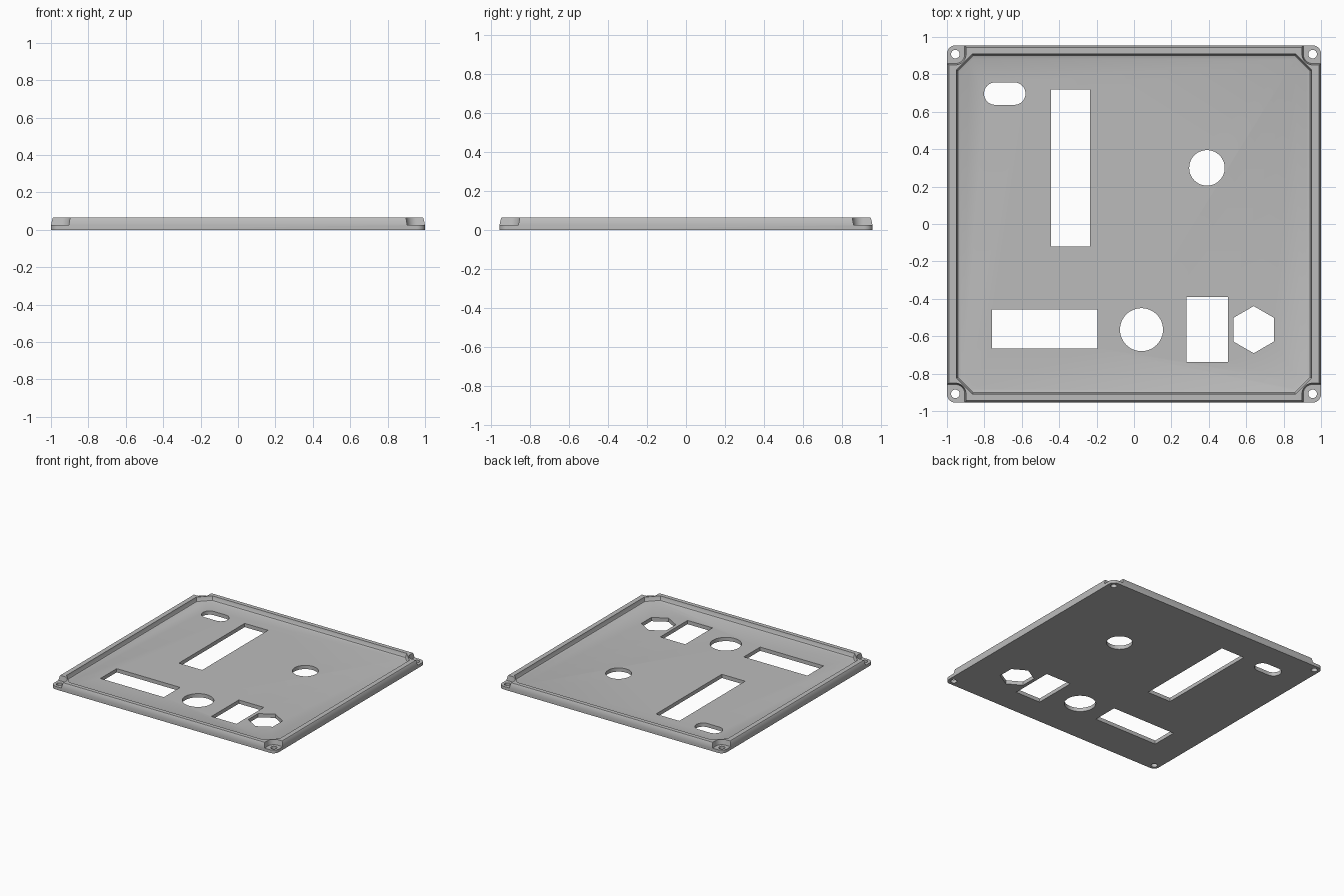
import bpy, bmesh
from math import cos, sin, pi

if "Cube" in bpy.data.objects:
    bpy.data.objects.remove(bpy.data.objects["Cube"])

GREY = bpy.data.materials.new("panel grey")
GREY.use_nodes = True
GREY.diffuse_color = (0.5, 0.5, 0.5, 1)
GREY.node_tree.nodes["Principled BSDF"].inputs["Base Color"].default_value = (0.5, 0.5, 0.5, 1)

HX, HY = 1.0, 0.955          # half sizes of the panel
SCREW_X, SCREW_Y = 0.955, 0.908


def arc(cx, cy, r, a0, a1, n):
    return [(cx + r * cos(a0 + (a1 - a0) * i / n), cy + r * sin(a0 + (a1 - a0) * i / n))
            for i in range(n + 1)]


def circle(cx, cy, r, n=48, turn=0.0):
    return arc(cx, cy, r, turn, turn + 2 * pi, n)[:-1]


def rect(x0, x1, y0, y1):
    return [(x0, y0), (x1, y0), (x1, y1), (x0, y1)]


def four_corners(corner):
    """Repeat a +x +y corner path around the panel, counterclockwise."""
    loop = []
    for sx, sy in ((1, 1), (-1, 1), (-1, -1), (1, -1)):
        path = corner if sx * sy > 0 else corner[::-1]
        loop += [(x * sx, y * sy) for x, y in path]
    return loop


def rounded(inset, r=0.045, n=8):
    r -= inset
    return four_corners(arc(HX - inset - r, HY - inset - r, r, 0, pi / 2, n))


def chamfered(hx, hy, c, n=8):
    return four_corners([(hx - c * i / n, hy - c * (n - i) / n) for i in range(n + 1)])


def loft(bm, rings):
    """Closed solid through rings of (points, z)."""
    loops = [[bm.verts.new((x, y, z)) for x, y in pts] for pts, z in rings]
    n = len(loops[0])
    for a, b in zip(loops, loops[1:]):
        for i in range(n):
            j = (i + 1) % n
            bm.faces.new((a[i], a[j], b[j], b[i]))
    bm.faces.new(loops[0][::-1])
    bm.faces.new(loops[-1])


def make(name, solids):
    bm = bmesh.new()
    for rings in solids:
        loft(bm, rings)
    bmesh.ops.recalc_face_normals(bm, faces=bm.faces)
    mesh = bpy.data.meshes.new(name)
    bm.to_mesh(mesh)
    bm.free()
    mesh.materials.append(GREY)
    obj = bpy.data.objects.new(name, mesh)
    bpy.context.collection.objects.link(obj)
    return obj


# Tray: flat plate with a drafted raised rim and a filleted inner foot
panel = make("panel", [[
    (rounded(0), 0), (rounded(0), 0.025), (rounded(0.008), 0.06), (rounded(0.012), 0.065),
    (chamfered(0.95, 0.91, 0.085), 0.065), (chamfered(0.945, 0.905, 0.083), 0.042),
    (chamfered(0.941, 0.9, 0.081), 0.034), (chamfered(0.933, 0.891, 0.08), 0.03)]])

# Corner recesses around the screws
recesses = []
for sx in (1, -1):
    for sy in (1, -1):
        rings = []
        for grow, z in ((0, 0.025), (0.01, 0.08)):
            r = 0.05 + grow
            pts = arc(SCREW_X, SCREW_Y, r, pi, 1.5 * pi, 10)
            pts += [(1.1, SCREW_Y - r), (1.1, 1.1), (SCREW_X - r, 1.1)]
            rings.append(([(x * sx, y * sy) for x, y in pts], z))
        recesses.append(rings)

# Openings for instruments and connectors, and the screw holes
outlines = [
    rect(-0.443, -0.235, -0.12, 0.718),
    rect(-0.76, -0.195, -0.665, -0.458),
    rect(0.28, 0.503, -0.738, -0.39),
    circle(0.39, 0.3, 0.095),
    circle(0.04, -0.565, 0.115),
    circle(0.64, -0.565, 0.126, 6, pi / 6),
    arc(-0.64, 0.697, 0.06, -pi / 2, pi / 2, 16) + arc(-0.742, 0.697, 0.06, pi / 2, 1.5 * pi, 16),
]
outlines += [circle(sx * SCREW_X, sy * SCREW_Y, 0.023, 24) for sx in (1, -1) for sy in (1, -1)]
openings = [[(pts, -0.05), (pts, 0.1)] for pts in outlines]

bpy.context.view_layer.objects.active = panel
for name, solids in (("recess_cutter", recesses), ("opening_cutter", openings)):
    cutter = make(name, solids)
    cutter.hide_render = True
    mod = panel.modifiers.new(name, "BOOLEAN")
    mod.operation = "DIFFERENCE"
    mod.solver = "EXACT"
    mod.object = cutter
    bpy.ops.object.modifier_apply(modifier=mod.name)
    bpy.data.objects.remove(cutter)

bpy.ops.object.select_all(action="DESELECT")
panel.select_set(True)
bpy.ops.object.shade_smooth_by_angle(angle=pi / 6)
